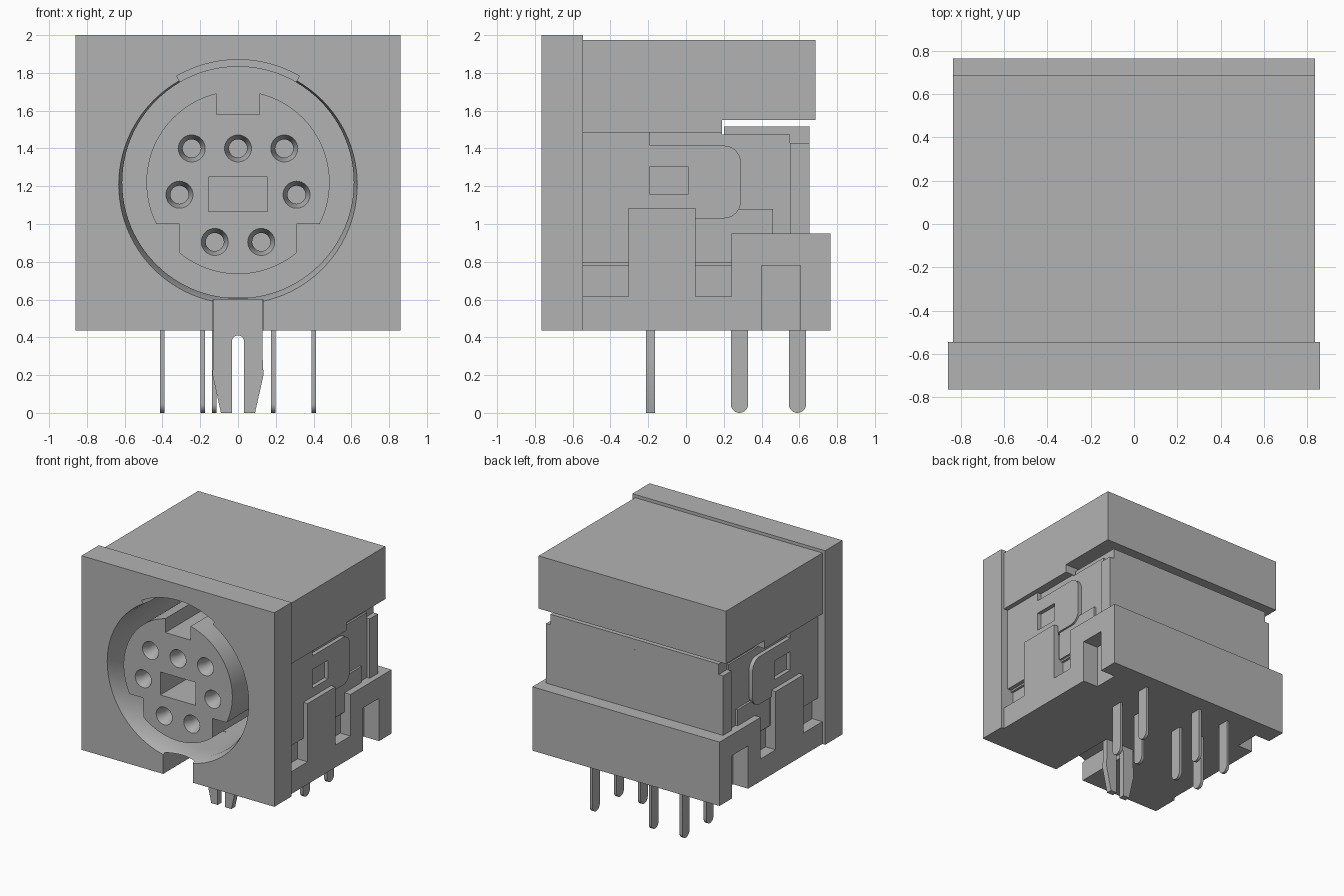
import bpy, bmesh
from math import sin, cos, pi, radians

if "Cube" in bpy.data.objects:
    bpy.data.objects.remove(bpy.data.objects["Cube"])

grey = bpy.data.materials.new("plain_grey")
grey.use_nodes = True
COLOUR = (0.45, 0.45, 0.45, 1)
grey.diffuse_color = COLOUR
grey.node_tree.nodes["Principled BSDF"].inputs["Base Color"].default_value = COLOUR
parts = []


def loft(name, rings):
    """Closed solid through rings that share a point count."""
    bm = bmesh.new()
    loops = [[bm.verts.new(p) for p in ring] for ring in rings]
    n = len(loops[0])
    for a, b in zip(loops, loops[1:]):
        for i in range(n):
            j = (i + 1) % n
            bm.faces.new((a[i], a[j], b[j], b[i]))
    bm.faces.new(loops[0])
    bm.faces.new(loops[-1])
    bmesh.ops.recalc_face_normals(bm, faces=bm.faces)
    mesh = bpy.data.meshes.new(name)
    bm.to_mesh(mesh)
    bm.free()
    mesh.materials.append(grey)
    obj = bpy.data.objects.new(name, mesh)
    bpy.context.scene.collection.objects.link(obj)
    parts.append(obj)
    return obj


def prism_y(name, pts, y0, y1):
    return loft(name, [[(x, y, z) for x, z in pts] for y in (y0, y1)])


def prism_x(name, pts, x0, x1):
    return loft(name, [[(x, y, z) for y, z in pts] for x in (x0, x1)])


def box(name, x0, x1, y0, y1, z0, z1):
    return prism_y(name, [(x0, z0), (x1, z0), (x1, z1), (x0, z1)], y0, y1)


def arc(cx, cz, r, start, end, n):
    angles = [radians(start + (end - start) * i / n) for i in range(n + 1)]
    return [(cx + r * cos(a), cz + r * sin(a)) for a in angles]


def turned(name, x, sections, n=64):
    """Round solid along y from sections (y, radius, centre z)."""
    return loft(name, [[(x + r * cos(2 * pi * i / n), y, z + r * sin(2 * pi * i / n))
                        for i in range(n)] for y, r, z in sections])


def cut(obj, cutters):
    for c in cutters:
        c.hide_render = True
        mod = obj.modifiers.new("cut", "BOOLEAN")
        mod.operation, mod.solver, mod.object = "DIFFERENCE", "EXACT", c
    graph = bpy.context.evaluated_depsgraph_get()
    mesh = bpy.data.meshes.new_from_object(obj.evaluated_get(graph))
    obj.modifiers.clear()
    obj.data = mesh


def discard(cutters):
    for c in cutters:
        parts.remove(c)
        bpy.data.objects.remove(c)


CZ = 1.22      # socket centre height
W = 0.835      # half width of the housing
CORE = 0.765   # half width of the inner body

# Housing: front plate, stepped top, inner body and base
plate = box("front_plate", -0.86, 0.86, -0.765, -0.545, 0.435, 2.0)
top = prism_x("top_cover", [(-0.545, 1.485), (0.19, 1.485), (0.19, 1.55), (0.685, 1.55),
                            (0.685, 1.975), (-0.545, 1.975)], -W, W)
core = prism_x("inner_body", [(-0.545, 0.78), (0.55, 0.78), (0.55, 1.475), (0.19, 1.475),
                              (0.19, 1.5), (-0.545, 1.5)], -CORE, CORE)
core_low = box("inner_body_lower", -0.745, 0.745, -0.545, 0.3, 0.6, 0.79)
base = box("base_floor", -W, W, -0.545, 0.24, 0.435, 0.615)
base_back = box("base_back", -W, W, 0.24, 0.765, 0.435, 0.95)
box("back_wall", -0.79, 0.79, 0.55, 0.655, 0.94, 1.43)
box("back_wall_top", -0.75, 0.75, 0.2, 0.655, 1.42, 1.515)

# Round socket opening, keyway and bottom notch
socket = [
    turned("socket_cutter", 0, [(-0.8, 0.64, 1.203), (-0.69, 0.613, CZ), (0.1, 0.613, CZ)], 96),
    prism_y("keyway_cutter", arc(0, CZ, 0.65, 60, 120, 16) + arc(0, CZ, 0.56, 120, 60, 16),
            -0.9, -0.1),
    box("notch_cutter", -0.132, 0.132, -0.9, -0.2, 0.3, 0.6),
]
for body in (plate, top, core, core_low, base):
    cut(body, socket)
discard(socket)

# Open slots low on both sides of the base
slots = [box("slot_cutter", s * 0.7, s * 0.9, 0.4, 0.605, 0.3, 0.78) for s in (-1, 1)]
cut(base_back, slots)
discard(slots)

# Socket insert with key slot, centre window and contact holes
left_half = arc(0, CZ, 0.485, 103.5, 207, 30)
lower = arc(0, CZ, 0.485, 230.3, 309.7, 24)
right_half = arc(0, CZ, 0.485, -27, 76.5, 30)
insert = prism_y("socket_insert",
                 [(-0.113, 1.58)] + left_half + [(-0.31, 1.0)] + lower
                 + [(0.31, 1.0)] + right_half + [(0.113, 1.58)], -0.765, 0.15)
holes = [box("window_cutter", -0.157, 0.157, -0.9, -0.2, 1.065, 1.25)]
for x, z in [(-0.245, 1.4), (0, 1.4), (0.245, 1.4), (-0.31, 1.155), (0.31, 1.155),
             (-0.123, 0.905), (0.123, 0.905)]:
    holes.append(turned("hole_cutter", x, [(-0.78, 0.077, z), (-0.7, 0.048, z),
                                           (-0.35, 0.048, z)], 32))
cut(insert, holes)
discard(holes)

# Side shields with spring tab, guard posts and low brackets
tab = ([(-0.545, 0.795), (-0.19, 0.795), (-0.19, 1.03)]
       + arc(0.2, 1.12, 0.09, -90, 0, 8) + arc(0.2, 1.325, 0.09, 0, 90, 8)
       + [(-0.19, 1.415), (-0.19, 1.485), (-0.545, 1.485)])
for s, side in ((1, "left"), (-1, "right")):
    shield = prism_x(side + "_shield", tab, s * CORE, s * 0.797)
    window = [box("tab_cutter", s * 0.7, s * 0.9, -0.19, 0.01, 1.155, 1.305)]
    cut(shield, window)
    discard(window)
    box(side + "_guard_post", s * 0.79, s * W, -0.305, 0.05, 0.6, 1.085)
    box(side + "_post_root", s * 0.74, s * 0.79, -0.305, 0.05, 0.6, 0.8)
    box(side + "_bracket", s * CORE, s * 0.782, 0.05, 0.46, 0.795, 1.08)

# Contact pins with rounded tips
for x, y in [(-0.4, 0.283), (0.4, 0.283), (-0.4, 0.59), (0.4, 0.59),
             (-0.187, 0.283), (0.187, 0.283), (-0.125, 0.59)]:
    outline = [(y + 0.046, 0.45)] + arc(y, 0.046, 0.046, 0, -180, 14) + [(y - 0.046, 0.45)]
    prism_x("contact_pin", outline, x - 0.012, x + 0.012)

# Split board clip under the front
clip = ([(-0.13, 0.61), (-0.13, 0.3), (-0.135, 0.2), (-0.09, 0), (-0.033, 0)]
        + arc(0, 0.377, 0.033, 180, 0, 10)
        + [(0.033, 0), (0.09, 0), (0.135, 0.2), (0.13, 0.3), (0.13, 0.61)])
prism_y("board_clip", clip, -0.212, -0.165)

# Smooth curved walls, keep hard edges
bpy.ops.object.select_all(action="DESELECT")
for obj in parts:
    obj.select_set(True)
bpy.context.view_layer.objects.active = parts[0]
bpy.ops.object.shade_smooth_by_angle(angle=radians(25))
